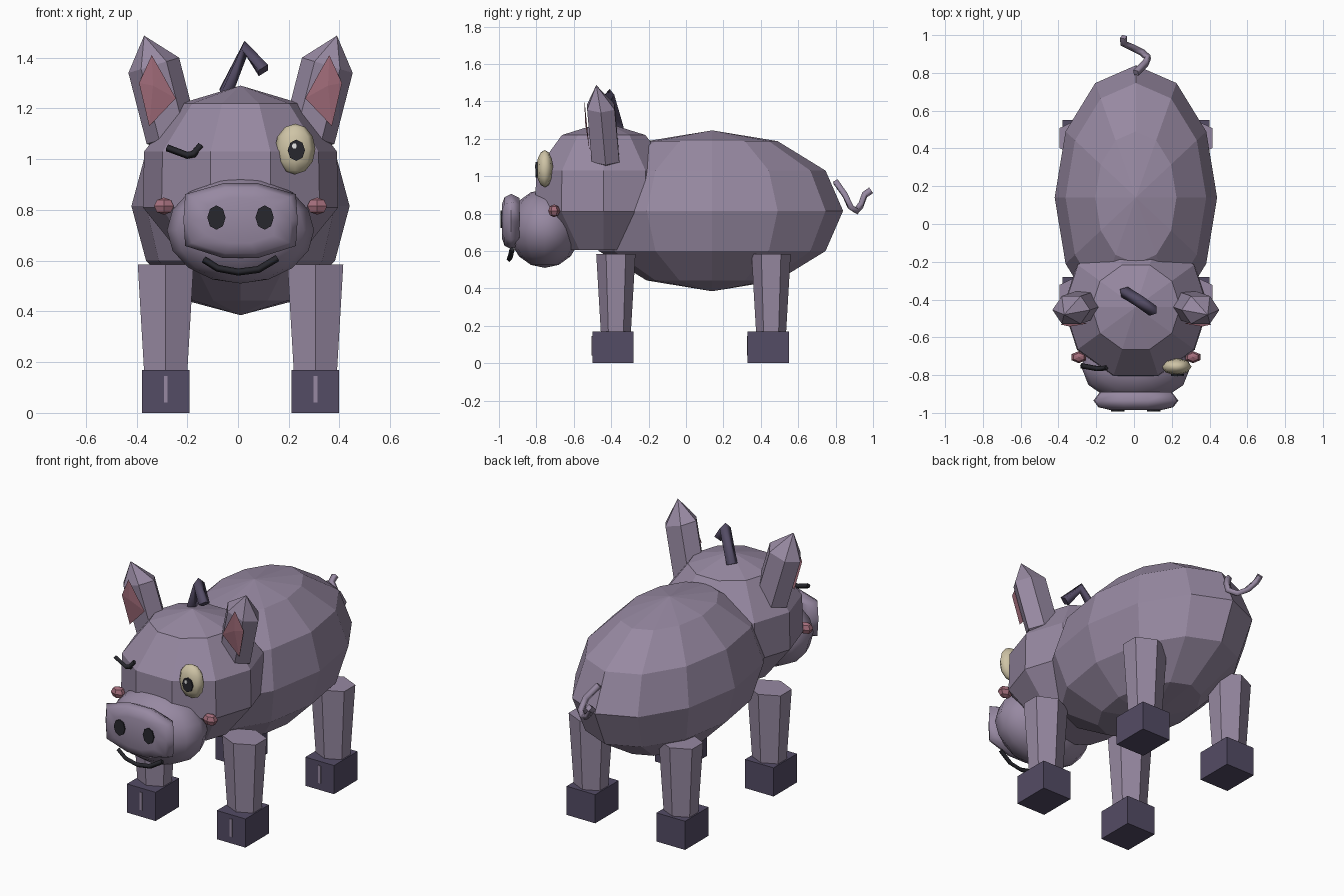
import bpy, bmesh
from math import sin, cos, pi
from mathutils import Vector, Matrix

cube = bpy.data.objects.get("Cube")
if cube:
    bpy.data.objects.remove(cube, do_unlink=True)

CX = 0.01  # mirror plane


def material(name, rgb):
    m = bpy.data.materials.new(name)
    m.use_nodes = True
    m.diffuse_color = (*rgb, 1)
    m.node_tree.nodes["Principled BSDF"].inputs["Base Color"].default_value = (*rgb, 1)
    return m


SKIN = material("mauve skin", (0.31, 0.25, 0.36))
HOOF = material("dark purple hoof", (0.088, 0.072, 0.13))
BLACK = material("near black", (0.02, 0.02, 0.026))
PINK = material("dusty pink", (0.37, 0.155, 0.2))
CREAM = material("cream eye", (0.62, 0.55, 0.38))
WHITE = material("white glint", (0.8, 0.8, 0.8))


def finish(name, bm, mat, smooth=None):
    bmesh.ops.recalc_face_normals(bm, faces=bm.faces)
    mesh = bpy.data.meshes.new(name)
    bm.to_mesh(mesh)
    bm.free()
    mesh.materials.append(mat)
    ob = bpy.data.objects.new(name, mesh)
    bpy.context.collection.objects.link(ob)
    if smooth:
        bpy.ops.object.select_all(action='DESELECT')
        ob.select_set(True)
        bpy.context.view_layer.objects.active = ob
        bpy.ops.object.shade_smooth_by_angle(angle=smooth)
    return ob


def ellipsoid(name, loc, radii, mat, segs=12, rings=6, smooth=None):
    bm = bmesh.new()
    bmesh.ops.create_uvsphere(bm, u_segments=segs, v_segments=rings, radius=1)
    bmesh.ops.transform(bm, verts=bm.verts,
                        matrix=Matrix.Translation(loc) @ Matrix.Diagonal((*radii, 1)))
    return finish(name, bm, mat, smooth)


def box(name, loc, size, mat):
    bm = bmesh.new()
    bmesh.ops.create_cube(bm, size=1)
    bmesh.ops.transform(bm, verts=bm.verts,
                        matrix=Matrix.Translation(loc) @ Matrix.Diagonal((*size, 1)))
    return finish(name, bm, mat)


def loft(name, rings, mat, smooth=None):
    """Skin equal rings of points; a one-point ring at an end is a tip."""
    bm = bmesh.new()
    rows = [[bm.verts.new(p) for p in r] for r in rings]
    n = max(len(r) for r in rows)
    for a, b in zip(rows, rows[1:]):
        for i in range(n):
            j = (i + 1) % n
            if len(a) == 1:
                bm.faces.new((a[0], b[i], b[j]))
            elif len(b) == 1:
                bm.faces.new((a[i], a[j], b[0]))
            else:
                bm.faces.new((a[i], a[j], b[j], b[i]))
    for r in (rows[0], rows[-1]):
        if len(r) > 1:
            bm.faces.new(r)
    return finish(name, bm, mat, smooth)


def ring(centre, u, v, n, phase=0.0):
    c, u, v = Vector(centre), Vector(u), Vector(v)
    return [c + u * cos(phase + 2 * pi * i / n) + v * sin(phase + 2 * pi * i / n) for i in range(n)]


def disc(name, loc, rx, rz, mat, depth=0.009, n=8):
    x, y, z = loc
    return loft(name, [ring((x, yy, z), (rx, 0, 0), (0, 0, rz), n) for yy in (y, y - depth)], mat)


def tube(name, points, radius, mat):
    cu = bpy.data.curves.new(name, 'CURVE')
    cu.dimensions = '3D'
    cu.bevel_depth = radius
    cu.bevel_resolution = 0
    cu.use_fill_caps = True
    sp = cu.splines.new('POLY')
    sp.points.add(len(points) - 1)
    for p, co in zip(sp.points, points):
        p.co = (*co, 1)
    cu.materials.append(mat)
    ob = bpy.data.objects.new(name, cu)
    bpy.context.collection.objects.link(ob)
    bpy.ops.object.select_all(action='DESELECT')
    ob.select_set(True)
    bpy.context.view_layer.objects.active = ob
    bpy.ops.object.convert(target='MESH')


# Body and head
ellipsoid("body", (CX, 0.14, 0.815), (0.43, 0.70, 0.43), SKIN)
head_profile = [(0.22, 0.605), (0.385, 0.81), (0.38, 1.03), (0.235, 1.22)]
loft("head", [ring((CX, -0.44, z), (r, 0, 0), (0, r, 0), 10) for r, z in head_profile]
     + [[(CX, -0.44, 1.29)]], SKIN)

# Snout ball, nose plate and nostrils
ellipsoid("snout", (CX, -0.755, 0.72), (0.29, 0.195, 0.21), SKIN, 12, 8, pi / 2)
half = [(1, 0), (0.97, 0.68), (0.3, 0.97)]
outline = half + [(-x, z) for x, z in half[::-1]]
outline += [(-0.97, -0.68), (-0.3, -1), (0.3, -1), (0.97, -0.68)]
loft("nose_plate", [[(CX + 0.225 * s * x, y, 0.76 + 0.15 * s * z) for x, z in outline]
                    for y, s in ((-0.89, 0.85), (-0.935, 1), (-0.97, 0.88), (-0.985, 0.6))],
     SKIN, pi / 3)

# Mouth
tube("mouth", [(-0.135, -0.93, 0.605), (-0.08, -0.94, 0.57), (0, -0.945, 0.555),
               (0.08, -0.94, 0.565), (0.155, -0.93, 0.61)], 0.014, BLACK)

# Open eye on the left, winking eye on the right
ellipsoid("left_eye", (0.225, -0.755, 1.04), (0.08, 0.045, 0.1), CREAM, 8, 6, pi / 2)
disc("left_pupil", (0.23, -0.795, 1.035), 0.034, 0.042, BLACK)
disc("left_eye_glint", (0.222, -0.802, 1.052), 0.01, 0.012, WHITE, 0.005, 6)
tube("right_wink", [(-0.28, -0.75, 1.045), (-0.2, -0.765, 1.015), (-0.175, -0.765, 1.02),
                    (-0.145, -0.76, 1.055)], 0.014, BLACK)

for s, side in ((1, "left"), (-1, "right")):
    def at(x, y, z):
        return (CX + s * (x - CX), y, z)

    disc(side + "_nostril", at(0.105, -0.983, 0.77), 0.036, 0.048, BLACK)
    ellipsoid(side + "_cheek", at(0.312, -0.705, 0.815), (0.045, 0.032, 0.034), PINK, 6, 4)

    # Ear: tapered six-sided crystal with a pink inner plate
    across, deep = (s * 0.1, 0, -0.03), (0, 0.085, 0)
    loft(side + "_ear", [[at(0.265, -0.425, 1.02)],
                         ring(at(0.28, -0.43, 1.09), across, deep, 6),
                         ring(at(0.352, -0.455, 1.37), across, deep, 6),
                         [at(0.39, -0.48, 1.487)]], SKIN)
    leaf = [(0.36, 1.41), (0.41, 1.3), (0.37, 1.13), (0.265, 1.24), (0.32, 1.34)]
    loft(side + "_inner_ear", [[at(x, -0.515 - 0.1 * (z - 1.13), z) for x, z in leaf],
                               [at(0.355, -0.54, 1.29)]], PINK)

    # Legs, hooves and hoof slits
    for end, y in (("front", -0.375), ("back", 0.455)):
        tag = side + "_" + end
        loft(tag + "_leg", [ring(at(0.305, y, z), (rx / 0.866, 0, 0), (0, ry, 0), 6, pi / 6)
                            for z, rx, ry in ((0.16, 0.085, 0.08), (0.585, 0.11, 0.105))], SKIN)
        box(tag + "_hoof", at(0.305, y - 0.015, 0.085), (0.188, 0.22, 0.17), HOOF)
        box(tag + "_hoof_slit", at(0.305, y - 0.126, 0.093), (0.015, 0.006, 0.105), SKIN)

# Bent tuft of hair
tube("hair_tuft", [(-0.05, -0.36, 1.26), (0.03, -0.41, 1.435), (0.1, -0.46, 1.35)], 0.032, HOOF)

# Curly tail
tube("tail", [(0.01, 0.8, 0.97), (0.06, 0.85, 0.9), (0.075, 0.88, 0.835), (0.04, 0.91, 0.815),
              (-0.01, 0.935, 0.845), (-0.055, 0.955, 0.9), (-0.055, 0.99, 0.925)], 0.02, SKIN)
